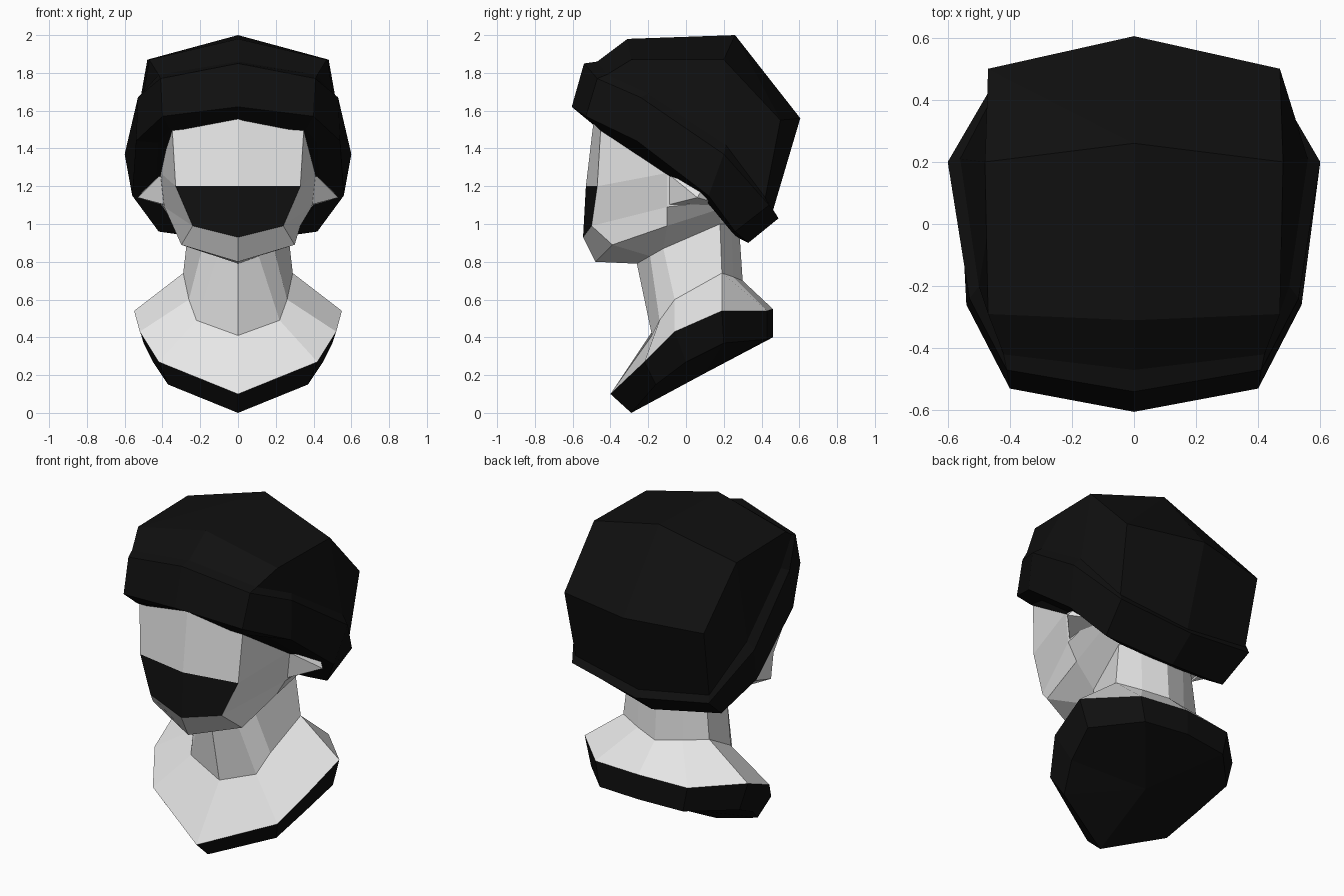
import bpy
import bmesh

if "Cube" in bpy.data.objects:
    bpy.data.objects.remove(bpy.data.objects["Cube"], do_unlink=True)


def make_material(name, value):
    mat = bpy.data.materials.new(name)
    mat.use_nodes = True
    colour = (value, value, value, 1)
    mat.diffuse_color = colour
    mat.node_tree.nodes["Principled BSDF"].inputs["Base Color"].default_value = colour
    return mat


pale = make_material("pale grey", .8)
black = make_material("black", .005)


def full_ring(half):
    """Complete a half ring that starts and ends on the centre line."""
    return half + [(-x, y, z) for x, y, z in reversed(half[1:-1])]


def finish(name, bm, materials):
    bmesh.ops.recalc_face_normals(bm, faces=bm.faces)
    mesh = bpy.data.meshes.new(name)
    bm.to_mesh(mesh)
    bm.free()
    for mat in materials:
        mesh.materials.append(mat)
    obj = bpy.data.objects.new(name, mesh)
    bpy.context.scene.collection.objects.link(obj)
    return obj


def loft(name, halves, materials, tip=None, row_colours=None):
    """Skin a stack of mirrored rings; cap the start, close the end flat or to a tip."""
    bm = bmesh.new()
    rings = [[bm.verts.new(p) for p in full_ring(h)] for h in halves]
    count = len(rings[0])
    for row, (a, b) in enumerate(zip(rings, rings[1:])):
        for i in range(count):
            j = (i + 1) % count
            face = bm.faces.new((a[i], a[j], b[j], b[i]))
            face.material_index = row_colours[row] if row_colours else 0
    bm.faces.new(rings[0])
    last = rings[-1]
    end_colour = row_colours[-1] if row_colours else 0
    if tip:
        point = bm.verts.new(tip)
        for i in range(count):
            bm.faces.new((last[i], last[(i + 1) % count], point)).material_index = end_colour
    else:
        bm.faces.new(last).material_index = end_colour
    return finish(name, bm, materials)


# Rings run from front centre, round the left side, to back centre
neck_top = [(0, -.26, .79), (.11, -.19, .83), (.19, -.12, .87),
            (.26, .18, 1), (.15, .24, 1), (0, .28, 1)]

# Neck, sloping shoulders and black trim
neck_base = [(0, -.18, .41), (.22, -.14, .49), (.26, -.06, .6),
             (.29, .19, .74), (.15, .25, .72), (0, .3, .7)]
shoulder_rim = [(0, -.4, .1), (.42, -.22, .27), (.52, -.06, .43),
                (.55, .19, .54), (.31, .43, .54), (0, .46, .55)]
trim_bottom = [(0, -.29, 0), (.37, -.16, .15), (.45, 0, .27),
               (.5, .2, .37), (.28, .43, .39), (0, .46, .4)]
loft("neck_and_shoulders", [neck_top, neck_base, shoulder_rim, trim_bottom],
     [pale, black], tip=(0, .1, .21), row_colours=[0, 0, 1, 1])

# Head, from brow down to the top of the neck
brow = [(0, -.485, 1.58), (.35, -.45, 1.53), (.41, -.2, 1.5),
        (.43, .1, 1.4), (.3, .25, 1.4), (0, .3, 1.4)]
cheek = [(0, -.53, 1.2), (.33, -.47, 1.2), (.41, -.1, 1.27),
         (.43, .15, 1.22), (.33, .25, 1.2), (0, .3, 1.2)]
chin = [(0, -.545, .93), (.24, -.5, .99), (.39, -.1, 1.09),
        (.42, .15, 1.12), (.33, .24, 1.12), (0, .3, 1.12)]
jaw = [(0, -.48, .8), (.3, -.39, .89), (.33, -.1, .99),
       (.36, .18, 1.08), (.3, .22, 1.08), (0, .29, 1.08)]
head = loft("head", [brow, cheek, chin, jaw, neck_top], [pale, black])

# Black lower face panel
for face in head.data.polygons:
    centre = face.center
    if centre.y < -.4 and .95 < centre.z < 1.2:
        face.material_index = 1

# Pointed ears
for side, name in ((1, "left_ear"), (-1, "right_ear")):
    bm = bmesh.new()
    for x, y, z in ((.4, -.1, 1.27), (.38, -.1, 1.1), (.4, .2, 1.1),
                    (.42, .14, 1.28), (.53, .06, 1.14)):
        bm.verts.new((side * x, y, z))
    bmesh.ops.convex_hull(bm, input=bm.verts)
    finish(name, bm, [pale])

# Tilted cap: band underside, band, then the faceted crown
band_inside = [(0, -.49, 1.56), (.36, -.46, 1.5), (.42, -.29, 1.43),
               (.44, .1, 1.13), (.3, .24, .96), (0, .27, .93)]
band_lower = [(0, -.605, 1.62), (.4, -.53, 1.57), (.54, -.26, 1.44),
              (.56, .12, 1.15), (.42, .26, .96), (0, .33, .9)]
band_upper = [(0, -.54, 1.85), (.41, -.47, 1.77), (.53, -.24, 1.67),
              (.6, .2, 1.37), (.46, .44, 1.1), (0, .49, 1.03)]
crown_foot = [(0, -.47, 1.86), (.42, -.42, 1.79), (.5, -.2, 1.69),
              (.56, .21, 1.42), (.45, .42, 1.14), (0, .46, 1.07)]
crown_edge = [(0, -.31, 1.98), (.47, -.29, 1.87), (.475, -.05, 1.87),
              (.48, .2, 1.87), (.47, .5, 1.55), (0, .605, 1.56)]
loft("cap", [band_inside, band_lower, band_upper, crown_foot, crown_edge],
     [black], tip=(0, .26, 2))
